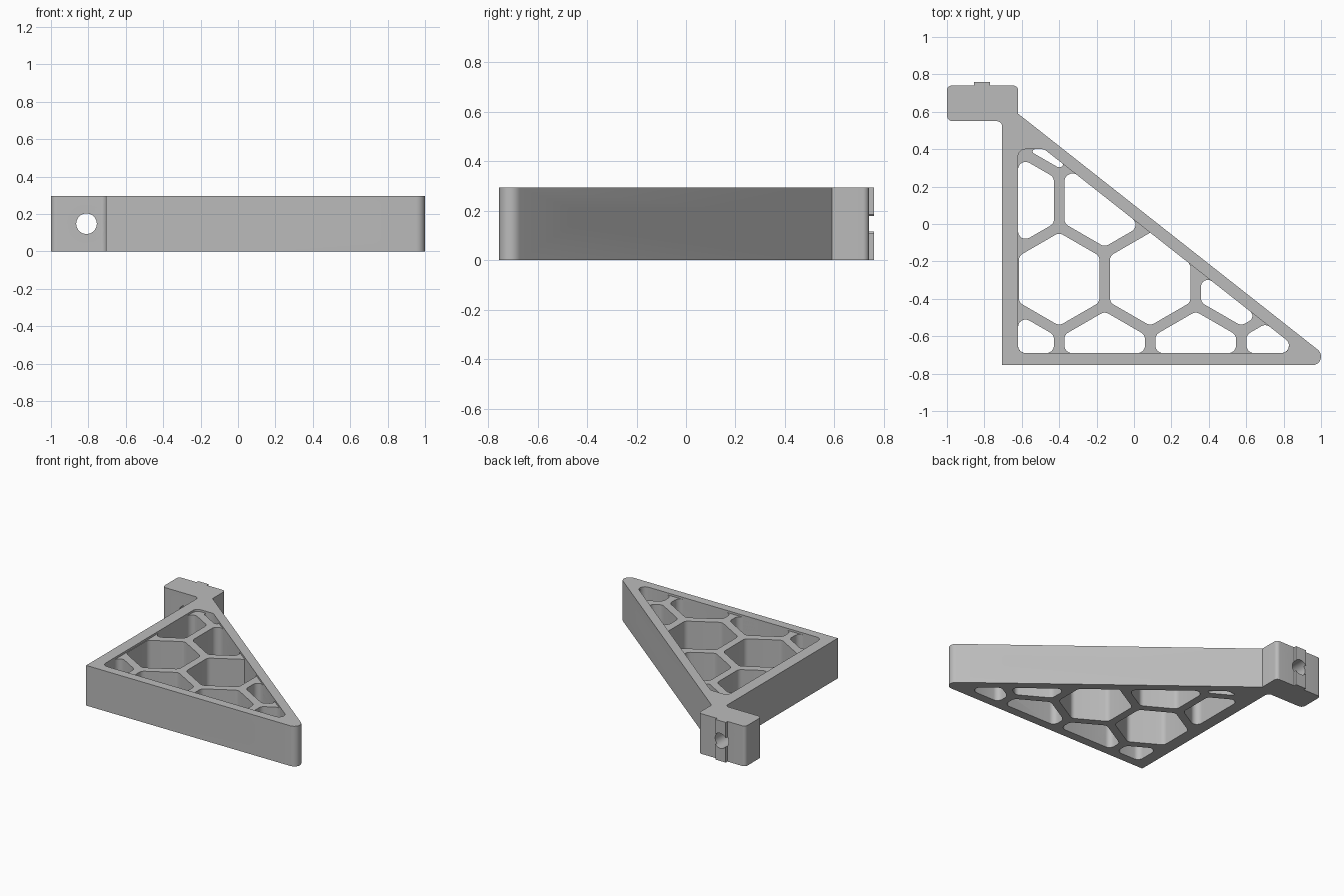
import bpy, bmesh, math
from mathutils import Vector, Matrix

if "Cube" in bpy.data.objects:
    bpy.data.objects.remove(bpy.data.objects["Cube"])

HEIGHT = 0.295
grey = bpy.data.materials.new("grey")
grey.use_nodes = True
grey.diffuse_color = (0.5, 0.5, 0.5, 1)
grey.node_tree.nodes["Principled BSDF"].inputs["Base Color"].default_value = (0.5, 0.5, 0.5, 1)


def rounded(corners, steps=8):
    """Round each (x, y, radius) corner, limiting the radius on short edges."""
    out = []
    for i, (x, y, r) in enumerate(corners):
        p = Vector((x, y))
        a = Vector(corners[i - 1][:2]) - p
        b = Vector(corners[(i + 1) % len(corners)][:2]) - p
        half = a.angle(b) / 2
        trim = min(r / math.tan(half), 0.47 * a.length, 0.47 * b.length)
        r = trim * math.tan(half)
        if r < 0.001:
            out.append(p)
            continue
        a, b = a.normalized(), b.normalized()
        centre = p + (a + b).normalized() * (r / math.sin(half))
        u, v = p + a * trim - centre, p + b * trim - centre
        sweep = u.angle(v)
        for k in range(steps + 1):
            t = k / steps
            out.append(centre + (u * math.sin((1 - t) * sweep) + v * math.sin(t * sweep)) / math.sin(sweep))
    return out


def prism(name, points, low, high, matrix=None):
    bm = bmesh.new()
    face = bm.faces.new([bm.verts.new((p[0], p[1], low)) for p in points])
    top = bmesh.ops.extrude_face_region(bm, geom=[face])["geom"]
    bmesh.ops.translate(bm, vec=(0, 0, high - low),
                        verts=[g for g in top if isinstance(g, bmesh.types.BMVert)])
    if matrix:
        bm.transform(matrix)
    bmesh.ops.recalc_face_normals(bm, faces=bm.faces)
    mesh = bpy.data.meshes.new(name)
    bm.to_mesh(mesh)
    bm.free()
    mesh.materials.append(grey)
    obj = bpy.data.objects.new(name, mesh)
    bpy.context.collection.objects.link(obj)
    return obj


def rod(name, start, end, radius):
    """Cylinder between two points."""
    start, end = Vector(start), Vector(end)
    circle = [(radius * math.cos(k * math.tau / 48), radius * math.sin(k * math.tau / 48)) for k in range(48)]
    turn = (end - start).to_track_quat('Z', 'Y').to_matrix().to_4x4()
    return prism(name, circle, 0, (end - start).length, Matrix.Translation(start) @ turn)


def boolean(obj, tool, operation='DIFFERENCE'):
    bpy.ops.object.select_all(action='DESELECT')
    bpy.context.view_layer.objects.active = obj
    obj.select_set(True)
    mod = obj.modifiers.new("cut", 'BOOLEAN')
    mod.operation, mod.solver, mod.object = operation, 'EXACT', tool
    bpy.ops.object.modifier_apply(modifier=mod.name)


def remove(obj):
    bpy.data.objects.remove(obj)


def clip(points, planes, margin=0.0):
    """Keep the part of a convex polygon inside every (normal, distance) half-plane."""
    for n, d in planes:
        d += margin
        kept = []
        for i, q in enumerate(points):
            p = points[i - 1]
            dp, dq = n.dot(p) - d, n.dot(q) - d
            if dp * dq < 0:
                kept.append(p.lerp(q, dp / (dp - dq)))
            if dq <= 0:
                kept.append(q)
        points = kept
    return points


# Inner limits of the triangular frame
slope = Vector((0.7875, 1)).normalized()
inner = [(Vector((-1, 0)), 0.62), (Vector((0, -1)), 0.69), (Vector((0, 1)), 0.40),
         (slope, slope.dot(Vector((0, 0.022))))]
square = [Vector(c) for c in ((-2, -2), (2, -2), (2, 2), (-2, 2))]

# Triangular frame with the mounting block
frame = prism("triangular_frame", rounded([
    (-0.705, -0.755, 0), (1.088, -0.755, 0.0466), (-0.62, 0.59, 0), (-0.62, 0.74, 0.025),
    (-1, 0.74, 0.025), (-1, 0.55, 0.03), (-0.705, 0.55, 0.03)]), 0, HEIGHT)
opening = prism("opening", rounded([(p.x, p.y, 0.04) for p in clip(square, inner)]), -0.1, 0.5)
boolean(frame, opening)
remove(opening)

# Locating tab on the back of the block
tab = prism("tab", [(-0.855, 0.70), (-0.77, 0.70), (-0.77, 0.76), (-0.855, 0.76)], 0, HEIGHT)
boolean(frame, tab, 'UNION')
remove(tab)

# Counterbored bolt hole through the block
for start, end, radius in ((0.4, 0.9, 0.055), (0.4, 0.64, 0.1)):
    tool = rod("bolt_hole", (-0.81, start, 0.148), (-0.81, end, 0.148), radius)
    boolean(frame, tool)
    remove(tool)

# Honeycomb ribs: plate, scooped so that it rises at the front and back
ribs = prism("honeycomb_ribs", clip(square, inner, 0.02), 0, 0.28)
scoop = [(-0.9, 0.4), (-0.9, 0.26)]
for centre, first in ((-0.515, 193), (0.225, 270)):
    for k in range(15):
        a = math.radians(first + 77 * k / 14)
        scoop.append((centre + 0.18 * math.cos(a), 0.30 + 0.18 * math.sin(a)))
scoop += [(0.9, 0.26), (0.9, 0.4)]
along_x = Matrix(((0, 0, 1, 0), (1, 0, 0, 0), (0, 1, 0, 0), (0, 0, 0, 1)))
tool = prism("scoop", scoop, -1.5, 1.5, along_x)
boolean(ribs, tool)
remove(tool)

# Hexagonal cells, clipped to the frame
SIDE, WALL = 0.281, 0.056
pitch = SIDE * math.sqrt(3)
cell_radius = SIDE - WALL / math.sqrt(3)
for row in range(-1, 3):
    for col in range(-2, 5):
        centre = Vector((-0.4 + pitch * (col + 0.5 * (row % 2)), -0.295 + 1.5 * SIDE * row))
        hexagon = [centre + cell_radius * Vector((math.sin(k * math.pi / 3), -math.cos(k * math.pi / 3)))
                   for k in range(6)]
        cell = clip([Vector(p) for p in hexagon], inner)
        area = abs(sum(cell[i - 1].cross(p) for i, p in enumerate(cell))) / 2 if len(cell) > 2 else 0
        if area < 0.002:
            continue
        tool = prism("cell", rounded([(p.x, p.y, 0.04) for p in cell], 6), -0.1, 0.5)
        boolean(ribs, tool)
        remove(tool)

# Screw holes square to the sloping wall, and the tool access hole in the front wall
normal = Vector((slope.x, slope.y, 0))
front_screw, back_screw = Vector((0.688, -0.44, 0.175)), Vector((-0.074, 0.16, 0.175))
tools = [rod("screw_hole", p - normal * 0.12, p + normal * 0.1, 0.03) for p in (front_screw, back_screw)]
tools.append(rod("access_hole", front_screw - normal * 0.6, front_screw - normal * 0.066, 0.09))
for tool in tools:
    boolean(frame, tool)
    boolean(ribs, tool)
    remove(tool)

# Smooth the rounded corners and keep the edges sharp
for obj in (frame, ribs):
    bpy.ops.object.select_all(action='DESELECT')
    bpy.context.view_layer.objects.active = obj
    obj.select_set(True)
    bpy.ops.object.shade_smooth_by_angle(angle=math.radians(30))
